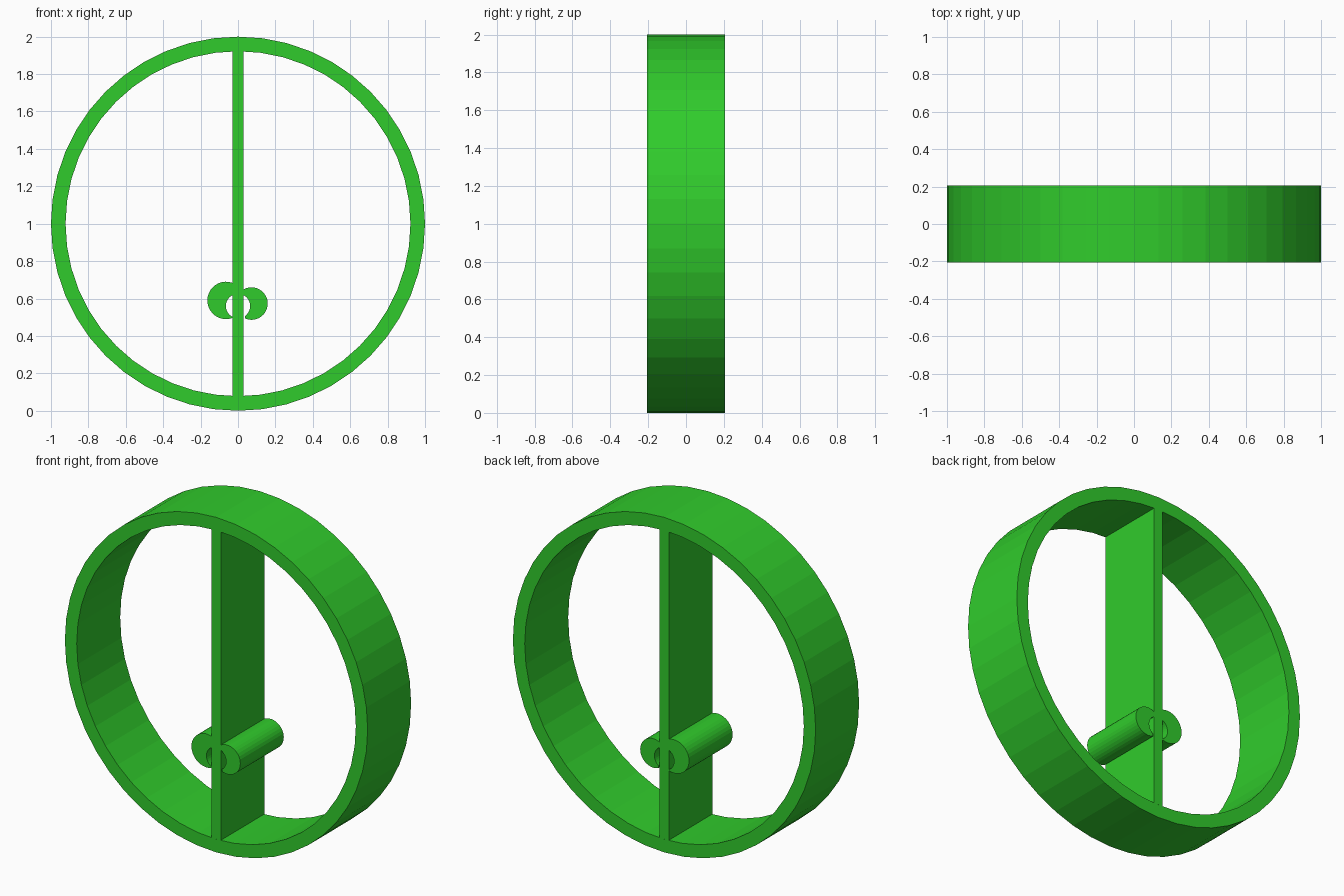
import bpy, bmesh
from math import sin, cos, radians, sqrt, tau

if "Cube" in bpy.data.objects:
    bpy.data.objects.remove(bpy.data.objects["Cube"])

HALF = 0.205      # half depth along y
INNER = 0.922     # inner radius of the rim
BAR = 0.03        # half width of the divider

green = bpy.data.materials.new("green")
green.diffuse_color = (0.03, 0.6, 0.025, 1)
green.use_nodes = True
green.node_tree.nodes["Principled BSDF"].inputs["Base Color"].default_value = green.diffuse_color


def finish(name, bm):
    bmesh.ops.recalc_face_normals(bm, faces=bm.faces)
    mesh = bpy.data.meshes.new(name)
    bm.to_mesh(mesh)
    bm.free()
    obj = bpy.data.objects.new(name, mesh)
    obj.data.materials.append(green)
    bpy.context.collection.objects.link(obj)
    return obj


def arc(cx, cz, r, a0, a1, n):
    angles = [radians(a0 + (a1 - a0) * i / n) for i in range(n + 1)]
    return [(cx + r * cos(a), cz + r * sin(a)) for a in angles]


def prism(name, outline):
    """Extrude an x-z outline through the full depth."""
    bm = bmesh.new()
    front = bm.faces.new([bm.verts.new((x, -HALF, z)) for x, z in outline])
    new = bmesh.ops.extrude_face_region(bm, geom=[front], use_keep_orig=True)
    moved = [g for g in new["geom"] if isinstance(g, bmesh.types.BMVert)]
    bmesh.ops.translate(bm, verts=moved, vec=(0, 2 * HALF, 0))
    return finish(name, bm)


def ring(name, cz, outer, inner, n):
    bm = bmesh.new()
    section = [(outer, -HALF), (outer, HALF), (inner, HALF), (inner, -HALF)]
    loops = [[bm.verts.new((r * cos(tau * i / n), y, cz + r * sin(tau * i / n)))
              for r, y in section] for i in range(n)]
    for i in range(n):
        a, b = loops[i], loops[(i + 1) % n]
        for j in range(4):
            k = (j + 1) % 4
            bm.faces.new((a[j], a[k], b[k], b[j]))
    return finish(name, bm)


# Outer rim
ring("rim", 1.0, 1.0, INNER, 48)

# Vertical divider spanning the rim
h = sqrt(INNER ** 2 - BAR ** 2)
prism("divider", [(-BAR, 1 - h), (BAR, 1 - h), (BAR, 1 + h), (-BAR, 1 + h)])

# Crescents either side of the divider, around a shared round opening
prism("left_crescent", arc(-0.064, 0.59, 0.1, 70, 290, 20)
      + arc(0, 0.56, 0.065, 242.5, 117.5, 12))
prism("right_crescent", arc(0.072, 0.573, 0.087, 118.9, -114, 20)
      + arc(0, 0.56, 0.065, -54, 62.5, 12))
